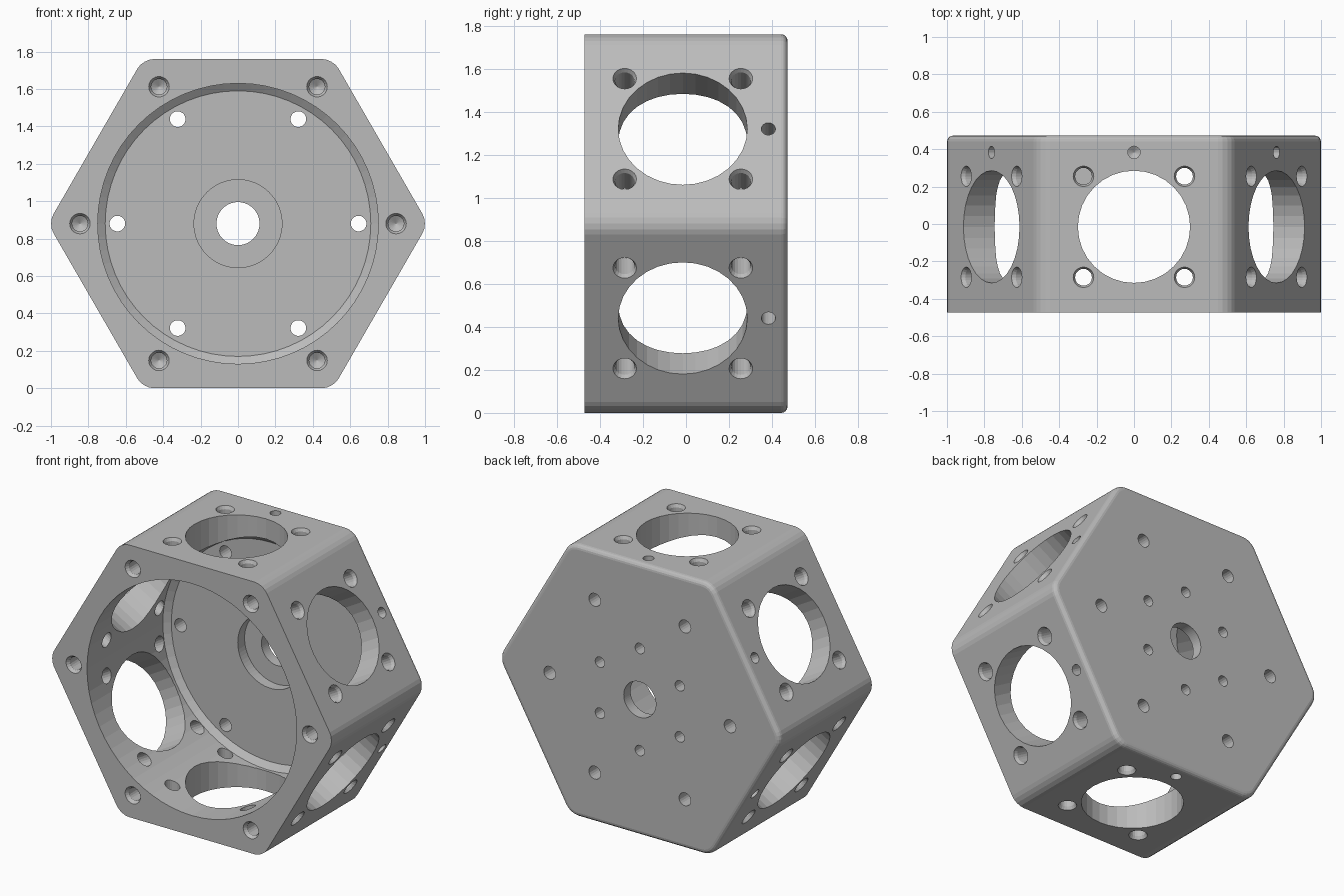
import bpy, bmesh, math
from mathutils import Matrix, Vector

if "Cube" in bpy.data.objects:
    bpy.data.objects.remove(bpy.data.objects["Cube"])

APOTHEM, HALF = 0.88, 0.472
CENTRE = Matrix.Translation((0, 0, APOTHEM))
INWARD_Z = Matrix.Rotation(math.pi, 4, 'X')        # drills down from a side face
INTO_FRONT = Matrix.Rotation(-math.pi / 2, 4, 'X')  # drills towards +y
INTO_BACK = Matrix.Rotation(math.pi / 2, 4, 'X')    # drills towards -y


def make_object(name, bm):
    bmesh.ops.recalc_face_normals(bm, faces=bm.faces)
    mesh = bpy.data.meshes.new(name)
    bm.to_mesh(mesh)
    bm.free()
    ob = bpy.data.objects.new(name, mesh)
    bpy.context.collection.objects.link(ob)
    return ob


def drill(bm, profile, matrix, sides):
    """Closed turned solid; profile is (radius, depth) along local z."""
    rings = []
    for r, d in profile:
        rings.append([bm.verts.new(matrix @ Vector((r * math.cos(a), r * math.sin(a), d)))
                      for a in (math.tau * i / sides for i in range(sides))])
    for low, high in zip(rings, rings[1:]):
        for i in range(sides):
            j = (i + 1) % sides
            bm.faces.new((low[i], low[j], high[j], high[i]))
    bm.faces.new(rings[0][::-1])
    bm.faces.new(rings[-1])


def polar(radius, degrees, y):
    a = math.radians(degrees)
    return Matrix.Translation((radius * math.cos(a), y, radius * math.sin(a)))


def cut(body, name, bm):
    cutter = make_object(name, bm)
    cutter.hide_render = True
    mod = body.modifiers.new(name, 'BOOLEAN')
    mod.operation, mod.solver, mod.object = 'DIFFERENCE', 'EXACT', cutter
    bpy.context.view_layer.objects.active = body
    bpy.ops.object.modifier_apply(modifier=name)
    bpy.data.objects.remove(cutter)


# Hexagonal block with rounded corners and a rounded back rim
bm = bmesh.new()
corner = APOTHEM / math.cos(math.pi / 6)
bmesh.ops.create_cone(bm, cap_ends=True, segments=6, radius1=corner, radius2=corner,
                      depth=2 * HALF, matrix=Matrix.Rotation(math.pi / 6, 4, 'Z'))
if max(v.co.x for v in bm.verts) < corner - 0.01:
    bmesh.ops.rotate(bm, verts=bm.verts, matrix=Matrix.Rotation(math.pi / 6, 3, 'Z'))
bmesh.ops.rotate(bm, verts=bm.verts, matrix=Matrix.Rotation(-math.pi / 2, 3, 'X'))
long_edges = [e for e in bm.edges if abs(e.verts[0].co.y - e.verts[1].co.y) > HALF]
bmesh.ops.bevel(bm, geom=long_edges, offset=0.058, segments=4, profile=0.5, affect='EDGES')
rim = [e for e in bm.edges if all(v.co.y > HALF - 0.001 for v in e.verts)]
bmesh.ops.bevel(bm, geom=rim, offset=0.03, segments=4, profile=0.5, affect='EDGES')
bm.transform(CENTRE)
body = make_object("hexagonal_housing", bm)

# Round cavity with chamfered floor, bearing recess and centre bore
bm = bmesh.new()
drill(bm, [(0.75, -0.1), (0.75, 0.775), (0.71, 0.805), (0.235, 0.805), (0.235, 0.875),
           (0.115, 0.875), (0.115, 1.1)],
      CENTRE @ Matrix.Translation((0, -HALF, 0)) @ INTO_FRONT, 64)
cut(body, "cavity", bm)

# Side ports, their screw holes and a blind pin hole on each of the six sides
bm = bmesh.new()
screw = [(0.055, -0.05), (0.055, 0), (0.045, 0.02), (0.045, 0.25)]
pin = [(0.033, -0.05), (0.033, 0.16), (0.002, 0.18)]
for k in range(6):
    side = CENTRE @ Matrix.Rotation(math.radians(60 * k), 4, 'Y')

    def place(x, y):
        return side @ Matrix.Translation((x, y, APOTHEM)) @ INWARD_Z

    drill(bm, [(0.3, -0.05), (0.3, 0.26)], place(0, -0.015), 32)
    for sx in (-1, 1):
        for sy in (-1, 1):
            drill(bm, screw, place(0.27 * sx, -0.015 + 0.27 * sy), 20)
    drill(bm, pin, place(0, 0.383), 16)
cut(body, "side_holes", bm)

# Front rim screw holes, floor through holes and blind back holes
bm = bmesh.new()
for k in range(6):
    a = 60 * k
    drill(bm, [(0.055, -0.05), (0.055, 0), (0.042, 0.02), (0.042, 0.25), (0.002, 0.275)],
          CENTRE @ polar(0.845, a, -HALF) @ INTO_FRONT, 20)
    drill(bm, [(0.042, -0.05), (0.042, 0.16)],
          CENTRE @ polar(0.645, a, HALF) @ INTO_BACK, 20)
    drill(bm, [(0.034, -0.05), (0.034, 0.08), (0.002, 0.1)],
          CENTRE @ polar(0.33, a + 30, HALF) @ INTO_BACK, 16)
cut(body, "end_holes", bm)

# Single plain grey
grey = bpy.data.materials.new("plain_grey")
grey.use_nodes = True
colour = (0.5, 0.5, 0.5, 1)
grey.diffuse_color = colour
grey.node_tree.nodes["Principled BSDF"].inputs["Base Color"].default_value = colour
body.data.materials.clear()
body.data.materials.append(grey)
for p in body.data.polygons:
    p.material_index = 0
